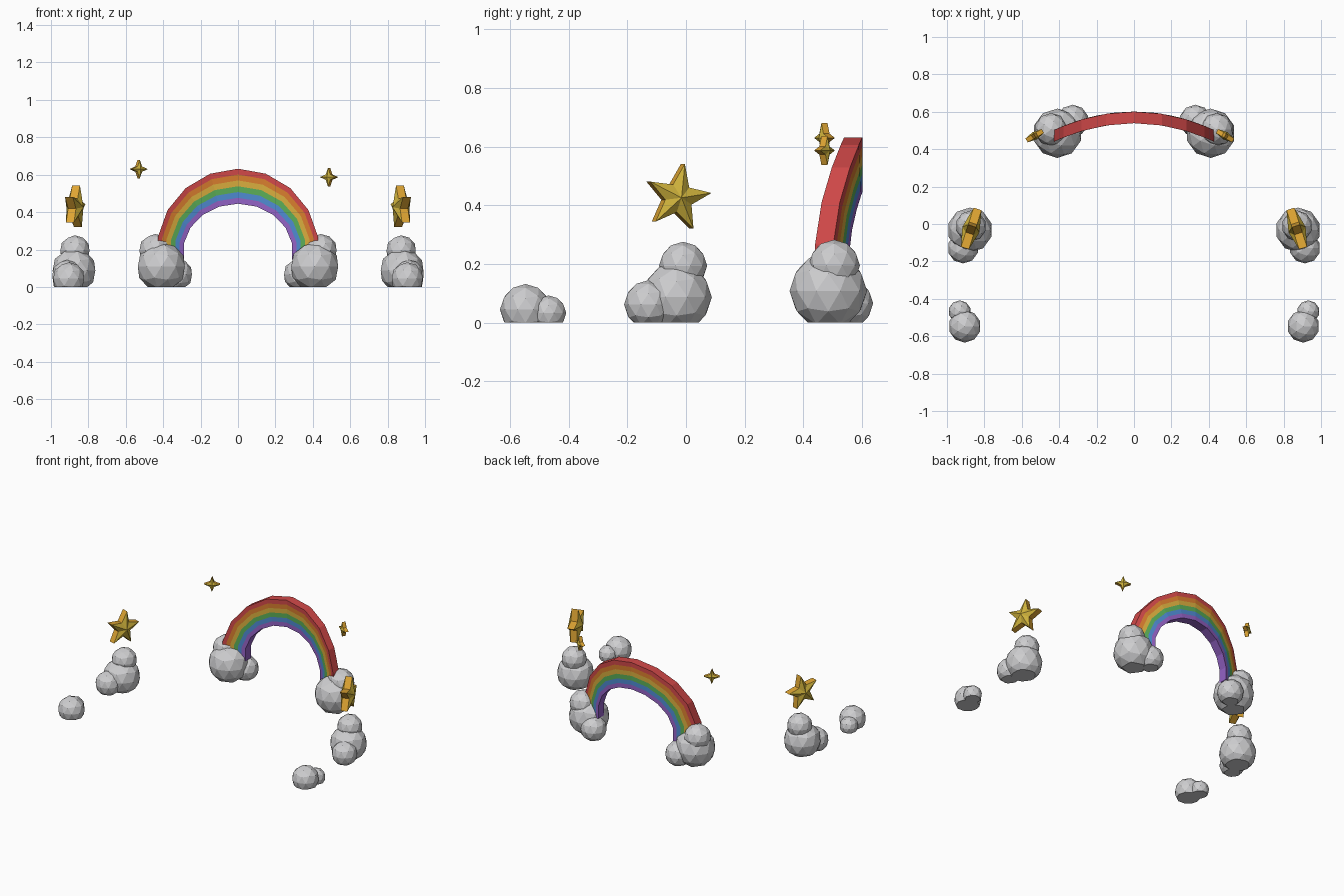
import bpy, bmesh
from math import sin, cos, pi, radians
from mathutils import Vector

cube = bpy.data.objects.get("Cube")
if cube:
    bpy.data.objects.remove(cube)


def material(name, rgb):
    """Flat colour given as 0-255 display values, stored as linear."""
    col = tuple((c / 255) ** 2.2 for c in rgb) + (1,)
    m = bpy.data.materials.new(name)
    m.use_nodes = True
    m.diffuse_color = col
    m.node_tree.nodes["Principled BSDF"].inputs["Base Color"].default_value = col
    return m


CLOUD = material("cloud_grey", (204, 204, 206))
FACE = material("star_face_yellow", (205, 176, 62))
RIM = material("star_rim_gold", (222, 164, 54))
BANDS = [material("band_" + n, c) for n, c in (
    ("red", (208, 74, 74)), ("orange", (216, 125, 50)), ("yellow", (216, 172, 64)),
    ("green", (92, 172, 88)), ("blue", (80, 138, 208)), ("purple", (146, 98, 196)))]


def finish(bm, name, mats):
    bmesh.ops.recalc_face_normals(bm, faces=bm.faces[:])
    me = bpy.data.meshes.new(name)
    bm.to_mesh(me)
    bm.free()
    for m in mats:
        me.materials.append(m)
    ob = bpy.data.objects.new(name, me)
    bpy.context.collection.objects.link(ob)


def puff(name, x, y, z, radius):
    """Faceted ball cut flat at the ground."""
    bm = bmesh.new()
    bmesh.ops.create_icosphere(bm, subdivisions=2, radius=radius)
    bmesh.ops.translate(bm, vec=(x, y, z), verts=bm.verts[:])
    cut = bmesh.ops.bisect_plane(bm, geom=bm.verts[:] + bm.edges[:] + bm.faces[:],
                                 plane_co=(0, 0, 0), plane_no=(0, 0, 1), clear_inner=True)
    edges = [e for e in cut["geom_cut"] if isinstance(e, bmesh.types.BMEdge)]
    if edges:
        bmesh.ops.contextual_create(bm, geom=edges)
    finish(bm, name, [CLOUD])


def star(name, side, loc, points, outer, inner, rim, peak, tilt, yaw):
    """Star with a straight rim and a raised centre on both faces."""
    u = Vector((-sin(yaw), cos(yaw), 0))
    n = Vector((cos(yaw), sin(yaw), 0))
    bm = bmesh.new()

    def vert(a, h, d):
        p = Vector(loc) + u * a + n * d + Vector((0, 0, h))
        return bm.verts.new((p.x * side, p.y, p.z))

    count = 2 * points
    loops = []
    for s in (1, -1):
        ring = []
        for i in range(count):
            r = inner if i % 2 else outer
            t = tilt + 2 * pi * i / count
            ring.append(vert(r * sin(t), r * cos(t), s * rim))
        tip = vert(0, 0, s * peak)
        for i in range(count):
            bm.faces.new((ring[i], ring[(i + 1) % count], tip))
        loops.append(ring)
    a, b = loops
    for i in range(count):
        j = (i + 1) % count
        bm.faces.new((a[i], a[j], b[j], b[i])).material_index = 1
    finish(bm, name, [FACE, RIM])


# Clouds and large stars, mirrored left and right
PUFFS = {
    "arch_cloud_base": (0.41, 0.485, 0.108, 0.132),
    "arch_cloud_top": (0.443, 0.505, 0.195, 0.088),
    "arch_cloud_back": (0.328, 0.552, 0.066, 0.086),
    "middle_cloud_base": (0.877, -0.032, 0.087, 0.12),
    "middle_cloud_top": (0.872, -0.01, 0.194, 0.082),
    "middle_cloud_front": (0.914, -0.128, 0.062, 0.083),
    "front_cloud_base": (0.905, -0.547, 0.045, 0.087),
    "front_cloud_back": (0.932, -0.468, 0.033, 0.06),
}
for side, label in ((1, "left"), (-1, "right")):
    for name, (x, y, z, r) in PUFFS.items():
        puff(f"{name}_{label}", side * x, y, z, r)
    star(f"large_star_{label}", side, (0.872, -0.03, 0.426), 5,
         0.117, 0.05, 0.022, 0.048, radians(10), radians(18))
    # Small four-pointed sparkles, the right one slightly higher
    star(f"small_star_{label}", side, (0.487 if side > 0 else 0.531, 0.472, 0.587 if side > 0 else 0.63), 4,
         0.05, 0.02, 0.012, 0.022, 0, radians(60))

# Rainbow arch, bowed backwards at its middle
STEPS = [radians(a) for a in range(-100, 101, 20)]
bm = bmesh.new()
grid = []
for t in STEPS:
    row = []
    for k in range(7):
        f = k / 6
        rx, rz = 0.435 - 0.142 * f, 0.442 - 0.187 * f
        x, z = rx * sin(t), 0.19 + rz * cos(t)
        y = 0.57 - 0.54 * x * x
        row.append([bm.verts.new((x, y + d, z)) for d in (-0.031, 0.031)])
    grid.append(row)


def quad(verts, band):
    bm.faces.new(verts).material_index = band


for p, q in zip(grid, grid[1:]):
    for k in range(6):
        for d in (0, 1):
            quad((p[k][d], q[k][d], q[k + 1][d], p[k + 1][d]), k)
    for k, band in ((0, 0), (6, 5)):
        quad((p[k][0], q[k][0], q[k][1], p[k][1]), band)
for row in (grid[0], grid[-1]):
    for k in range(6):
        quad((row[k][0], row[k + 1][0], row[k + 1][1], row[k][1]), k)
finish(bm, "rainbow_arch", BANDS)
